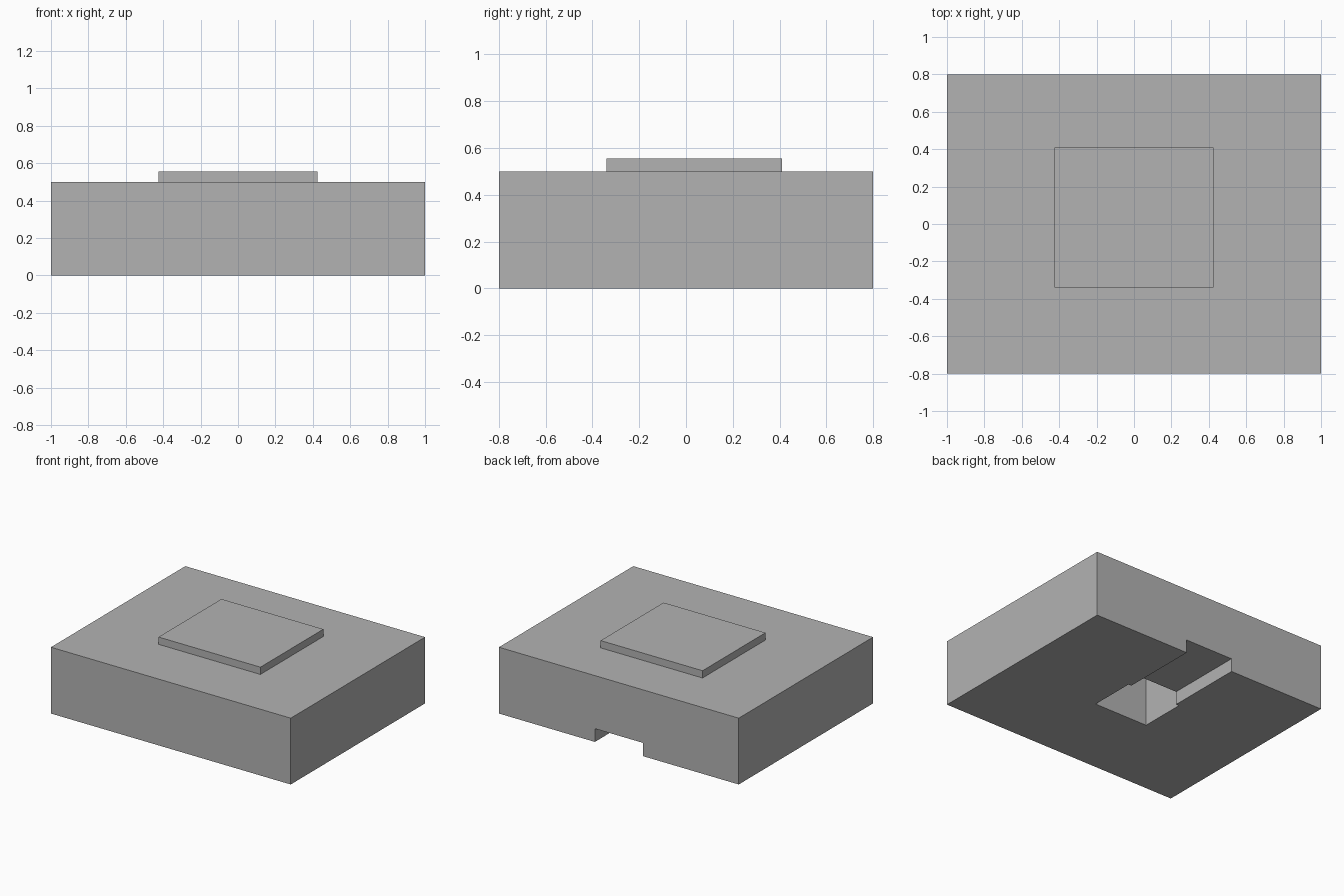
import bpy
import bmesh
from mathutils import Matrix, Vector

cube = bpy.data.objects.get("Cube")
if cube:
    bpy.data.objects.remove(cube, do_unlink=True)

# Single flat grey
grey = bpy.data.materials.new("plain_grey")
grey.use_nodes = True
color = (0.45, 0.45, 0.45, 1)
grey.diffuse_color = color
grey.node_tree.nodes["Principled BSDF"].inputs["Base Color"].default_value = color


def box(name, low, high):
    """Axis-aligned box between two opposite corners."""
    low, high = Vector(low), Vector(high)
    bm = bmesh.new()
    bmesh.ops.create_cube(bm, size=1, matrix=Matrix.Translation((low + high) / 2)
                          @ Matrix.Diagonal((*(high - low), 1)))
    mesh = bpy.data.meshes.new(name)
    bm.to_mesh(mesh)
    bm.free()
    mesh.materials.append(grey)
    obj = bpy.data.objects.new(name, mesh)
    bpy.context.collection.objects.link(obj)
    return obj


def cut(target, cutter):
    """Subtract the cutter from the target, then discard it."""
    mod = target.modifiers.new(cutter.name, 'BOOLEAN')
    mod.operation = 'DIFFERENCE'
    mod.solver = 'EXACT'
    mod.object = cutter
    bpy.context.view_layer.objects.active = target
    bpy.ops.object.modifier_apply(modifier=mod.name)
    bpy.data.objects.remove(cutter, do_unlink=True)


# Main block
block = box("base_block", (-1, -0.8, 0), (1, 0.8, 0.5))

# Deep pocket in the underside, and the shallow channel leading out the back
cut(block, box("pocket_cutter", (-0.225, -0.14, -0.1), (0.225, 0.21, 0.45)))
cut(block, box("channel_cutter", (-0.2, 0, -0.1), (0.2, 0.9, 0.1)))

# Raised plate on top
box("top_plate", (-0.425, -0.34, 0.5), (0.425, 0.41, 0.555))
